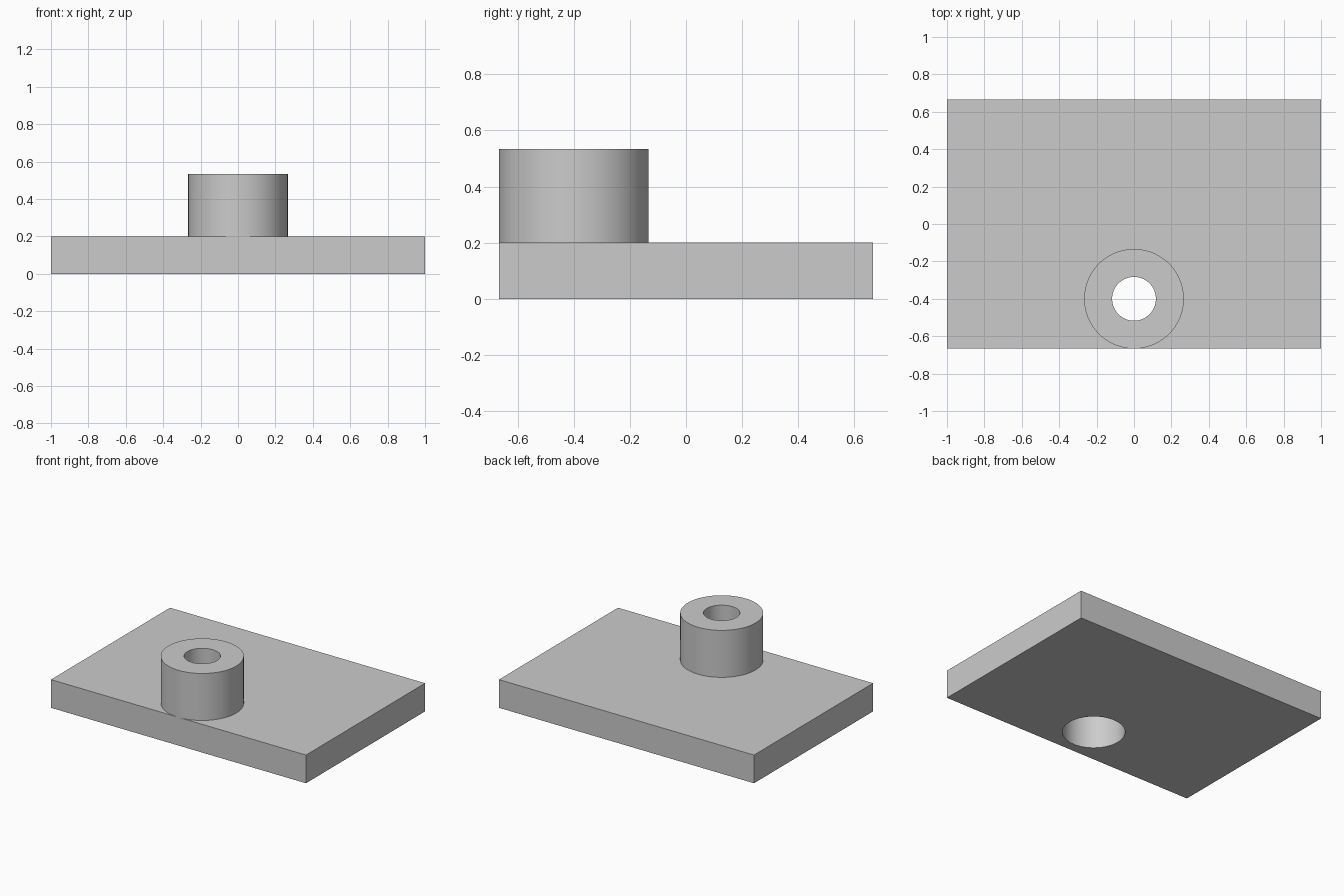
import bpy
import bmesh
import math

cube = bpy.data.objects.get("Cube")
if cube:
    bpy.data.objects.remove(cube, do_unlink=True)

SEGMENTS = 96
LENGTH, WIDTH, THICK = 2.0, 4 / 3, 0.2
BOSS_Y, BOSS_R, TOP = -0.4, 0.2665, 0.533
BORE_R, POCKET_R, POCKET_TOP = 0.117, 0.2, 0.333

grey = bpy.data.materials.new("plain grey")
grey.use_nodes = True
grey.diffuse_color = (0.6, 0.6, 0.6, 1)
grey.node_tree.nodes["Principled BSDF"].inputs["Base Color"].default_value = (0.6, 0.6, 0.6, 1)


def activate(obj):
    bpy.ops.object.select_all(action="DESELECT")
    obj.select_set(True)
    bpy.context.view_layer.objects.active = obj


def smooth(obj):
    activate(obj)
    bpy.ops.object.shade_smooth_by_angle(angle=math.radians(30))


def lathe(name, profile):
    """Revolve (radius, height) points around the vertical axis."""
    bm = bmesh.new()
    verts = [bm.verts.new((r, 0, z)) for r, z in profile]
    edges = [bm.edges.new(pair) for pair in zip(verts, verts[1:])]
    bmesh.ops.spin(bm, geom=verts + edges, axis=(0, 0, 1), cent=(0, 0, 0),
                   angle=math.tau, steps=SEGMENTS, use_merge=True)
    bmesh.ops.remove_doubles(bm, verts=bm.verts, dist=1e-5)
    bmesh.ops.recalc_face_normals(bm, faces=bm.faces)
    # The outer wall decides which way the whole skin faces
    bm.faces.ensure_lookup_table()
    outer = max(bm.faces, key=lambda f: f.calc_center_median().xy.length)
    if outer.normal.xy.dot(outer.calc_center_median().xy) < 0:
        bmesh.ops.reverse_faces(bm, faces=bm.faces)
    mesh = bpy.data.meshes.new(name)
    bm.to_mesh(mesh)
    bm.free()
    obj = bpy.data.objects.new(name, mesh)
    bpy.context.collection.objects.link(obj)
    return obj


# Base plate
bpy.ops.mesh.primitive_cube_add(size=1, location=(0, 0, THICK / 2))
plate = bpy.context.object
plate.name = "base_plate"
plate.scale = (LENGTH, WIDTH, THICK)
bpy.ops.object.transform_apply(location=True, rotation=False, scale=True)
plate.data.materials.append(grey)

# Wide pocket cut through the plate under the boss
bpy.ops.mesh.primitive_cylinder_add(vertices=SEGMENTS, radius=POCKET_R, depth=1,
                                    location=(0, BOSS_Y, 0))
cutter = bpy.context.object
cutter.name = "pocket_cutter"
cutter.hide_render = True
cut = plate.modifiers.new("pocket", "BOOLEAN")
cut.operation = "DIFFERENCE"
cut.solver = "EXACT"
cut.object = cutter
activate(plate)
bpy.ops.object.modifier_apply(modifier=cut.name)
bpy.data.objects.remove(cutter, do_unlink=True)
smooth(plate)

# Round boss with a narrow bore that steps out to the pocket
boss = lathe("boss", [
    (POCKET_R, THICK), (POCKET_R, POCKET_TOP), (BORE_R, POCKET_TOP),
    (BORE_R, TOP), (BOSS_R, TOP), (BOSS_R, THICK),
])
boss.location.y = BOSS_Y
boss.data.materials.append(grey)
smooth(boss)
